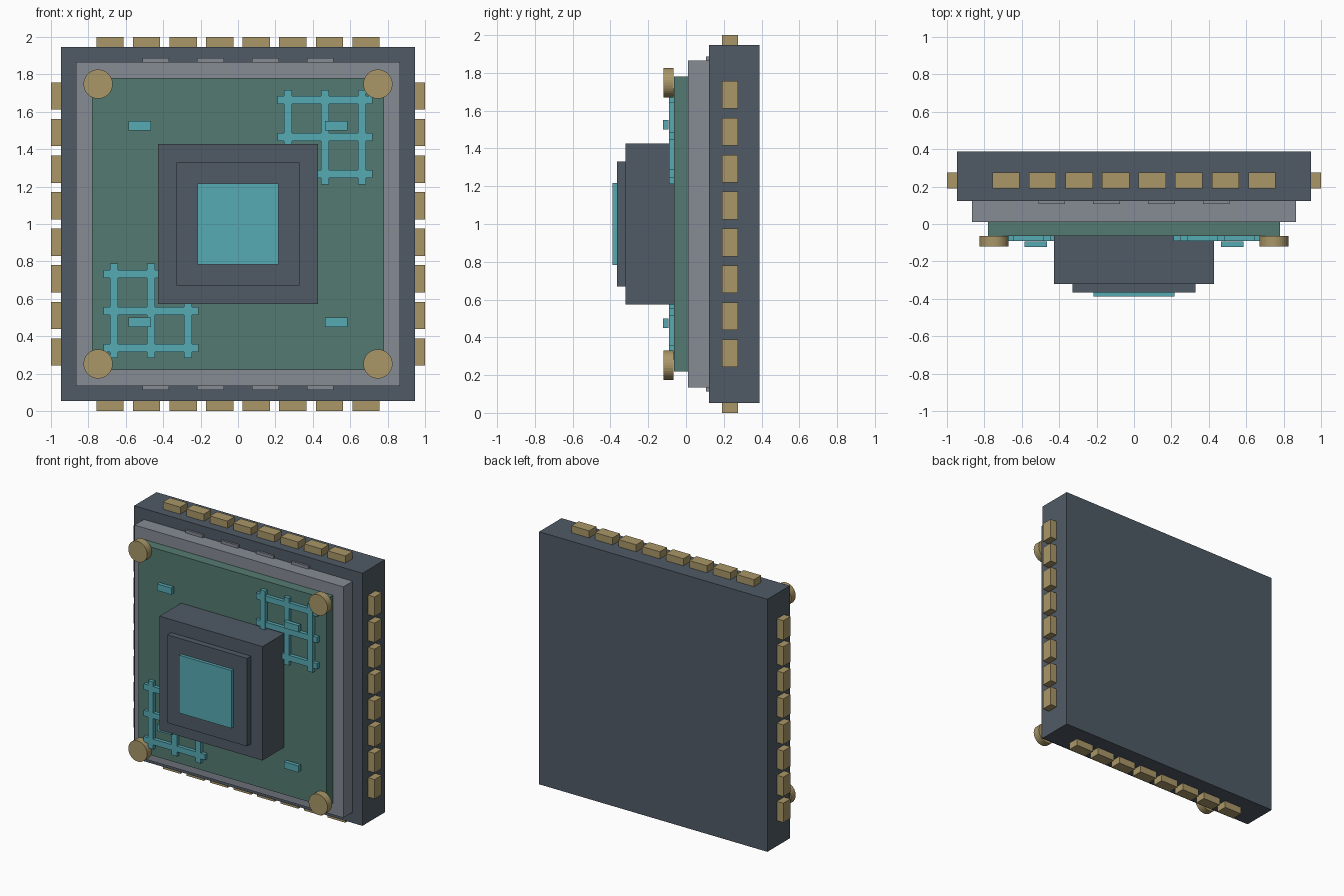
import bpy, math

if "Cube" in bpy.data.objects:
    bpy.data.objects.remove(bpy.data.objects["Cube"])


def material(name, rgb):
    """Flat colour from 0-255 display values, stored as linear."""
    m = bpy.data.materials.new(name)
    lin = [((c / 255 + 0.055) / 1.055) ** 2.4 for c in rgb]
    m.diffuse_color = (*lin, 1)
    m.use_nodes = True
    m.node_tree.nodes["Principled BSDF"].inputs["Base Color"].default_value = m.diffuse_color
    return m


SLATE = material("slate", (80, 91, 102))
GREY = material("grey", (134, 139, 148))
GREEN = material("board_green", (84, 122, 113))
CYAN = material("cyan", (86, 170, 180))
GOLD = material("gold", (170, 151, 104))
MID = 1.0  # height of the centre of the model


def box(name, x, y, z, mat):
    """Box from (min, max) ranges on each axis."""
    bpy.ops.mesh.primitive_cube_add(size=1, location=[sum(r) / 2 for r in (x, y, z)])
    ob = bpy.context.object
    ob.name = name
    ob.scale = [r[1] - r[0] for r in (x, y, z)]
    bpy.ops.object.transform_apply(location=False, rotation=False, scale=True)
    ob.data.materials.append(mat)
    return ob


def span(c, size):
    return (c - size / 2, c + size / 2)


def square(name, half, y, mat):
    return box(name, (-half, half), y, (MID - half, MID + half), mat)


# Stacked square layers, back to front
square("base_body", 0.947, (0.122, 0.388), SLATE)
square("grey_plate", 0.866, (0.011, 0.122), GREY)
square("circuit_board", 0.78, (-0.064, 0.011), GREEN)
square("processor_block", 0.427, (-0.32, -0.064), SLATE)
square("processor_cap", 0.33, (-0.365, -0.32), SLATE)
square("processor_window", 0.217, (-0.388, -0.365), CYAN)

# Gold contact pins around all four edges
for i in range(8):
    t = (i - 3.5) * 0.1955
    for s in (-1, 1):
        edge = sorted((s * 0.93, s * 1.0))
        zedge = [MID + e for e in edge]
        box("edge_pin", span(t, 0.146), (0.19, 0.275), zedge, GOLD)
        box("side_pin", edge, (0.19, 0.275), span(MID + t, 0.146), GOLD)

# Thin tabs above and below the grey plate
for i in range(4):
    for s in (-1, 1):
        z = sorted((MID + s * 0.85, MID + s * 0.888))
        box("plate_tab", span((i - 1.5) * 0.293, 0.143), (0.107, 0.13), z, GREY)

# Round gold studs and small chips near the corners
for sx in (-1, 1):
    for sz in (-1, 1):
        bpy.ops.mesh.primitive_cylinder_add(
            vertices=32, radius=0.078, depth=0.055,
            location=(sx * 0.748, -0.0925, MID + sz * 0.748),
            rotation=(math.pi / 2, 0, 0))
        stud = bpy.context.object
        stud.name = "corner_stud"
        stud.data.materials.append(GOLD)
        box("small_chip", span(sx * 0.526, 0.12), (-0.122, -0.093),
            span(MID + sz * 0.526, 0.05), CYAN)

# Circuit trace grids in two opposite corners
for s in (-1, 1):
    cx, cz = s * 0.465, MID + s * 0.465
    for k in (-1, 0, 1):
        off = k * 0.197
        box("trace_upright", span(cx + off, 0.043), (-0.091, -0.064), span(cz, 0.505), CYAN)
        box("trace_crossbar", span(cx, 0.508), (-0.09, -0.064), span(cz + off, 0.043), CYAN)
